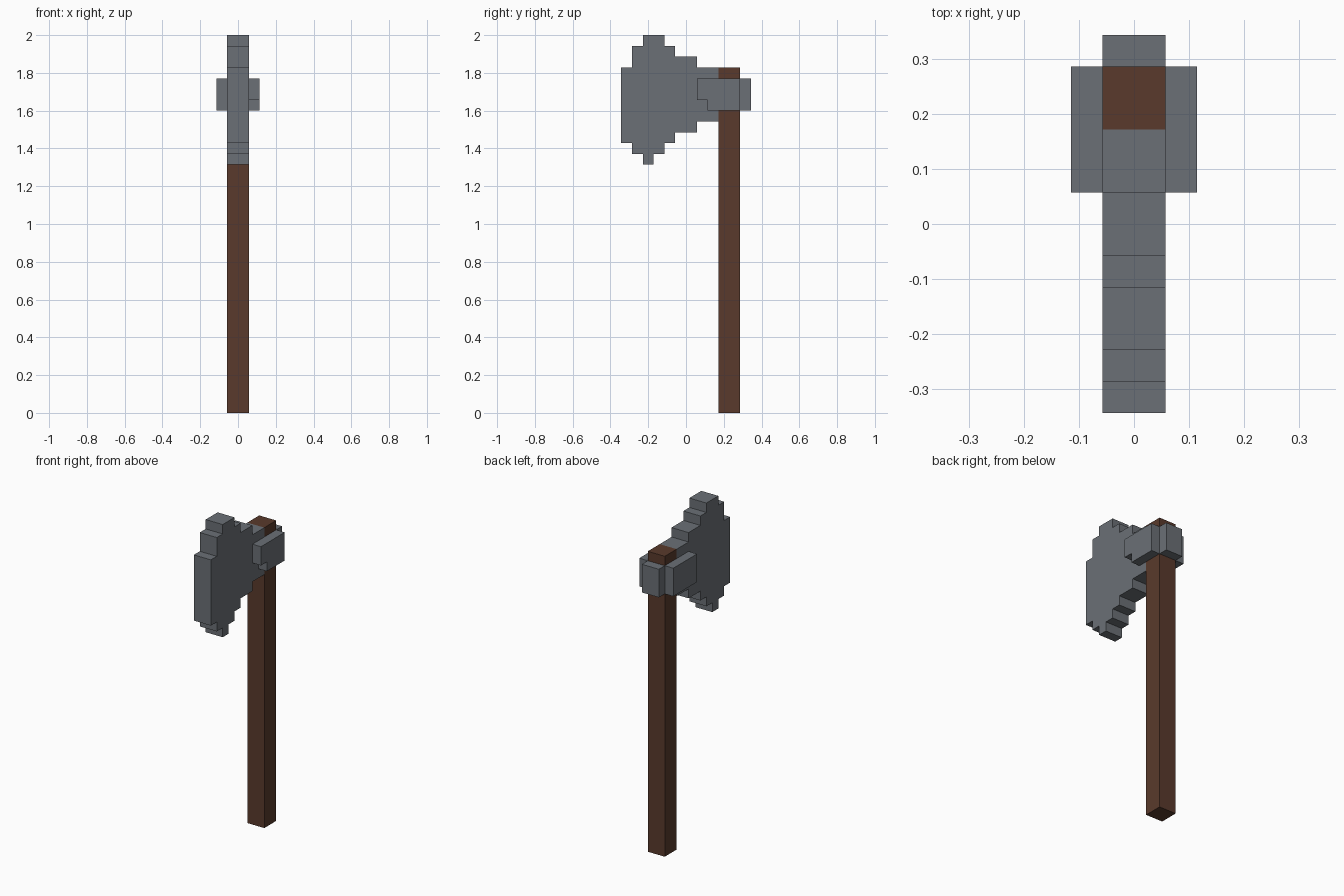
import bpy, bmesh

cube = bpy.data.objects.get("Cube")
if cube:
    bpy.data.objects.remove(cube)

U = 2 / 35  # one block unit


def material(name, rgb):
    m = bpy.data.materials.new(name)
    m.use_nodes = True
    m.diffuse_color = (*rgb, 1)
    m.node_tree.nodes["Principled BSDF"].inputs["Base Color"].default_value = (*rgb, 1)
    return m


steel = material("steel grey", (0.147, 0.162, 0.181))
wood = material("dark brown wood", (0.100, 0.042, 0.025))


def slab(name, profile, x0, x1, mat):
    """Extrude a (y, z) outline from x0 to x1, all in block units."""
    bm = bmesh.new()
    face = bm.faces.new([bm.verts.new((x0 * U, y * U, z * U)) for y, z in profile])
    ext = bmesh.ops.extrude_face_region(bm, geom=[face])
    moved = [v for v in ext["geom"] if isinstance(v, bmesh.types.BMVert)]
    bmesh.ops.translate(bm, verts=moved, vec=((x1 - x0) * U, 0, 0))
    bmesh.ops.recalc_face_normals(bm, faces=bm.faces)
    mesh = bpy.data.meshes.new(name)
    bm.to_mesh(mesh)
    bm.free()
    mesh.materials.append(mat)
    obj = bpy.data.objects.new(name, mesh)
    bpy.context.collection.objects.link(obj)
    return obj


def rect(y0, y1, z0, z1):
    return [(y0, z0), (y1, z0), (y1, z1), (y0, z1)]


def stairs(columns):
    """Stepped outline from columns of (y start, y end, bottom, top)."""
    low = [p for a, b, lo, hi in columns for p in ((a, lo), (b, lo))]
    high = [p for a, b, lo, hi in columns for p in ((a, hi), (b, hi))]
    points = low + high[::-1]
    return [p for i, p in enumerate(points) if p != points[i - 1]]


# Wooden shaft
slab("handle", rect(3, 5, 0, 32), -1, 1, wood)

# Stepped axe blade
slab("blade", stairs([
    (-6, -5, 25, 32), (-5, -4, 24, 34), (-4, -3, 23, 35), (-3, -2, 24, 35),
    (-2, -1, 25, 34), (-1, 1, 26, 33), (1, 3, 27, 32)]), -1, 1, steel)

# Collar around the shaft: two cheeks and a back plate
slab("left_cheek", stairs([(1, 2, 29, 31), (2, 5, 28, 31)]), 1, 2, steel)
slab("right_cheek", rect(1, 5, 28, 31), -2, -1, steel)
slab("back_plate", rect(5, 6, 28, 31), -1, 1, steel)
